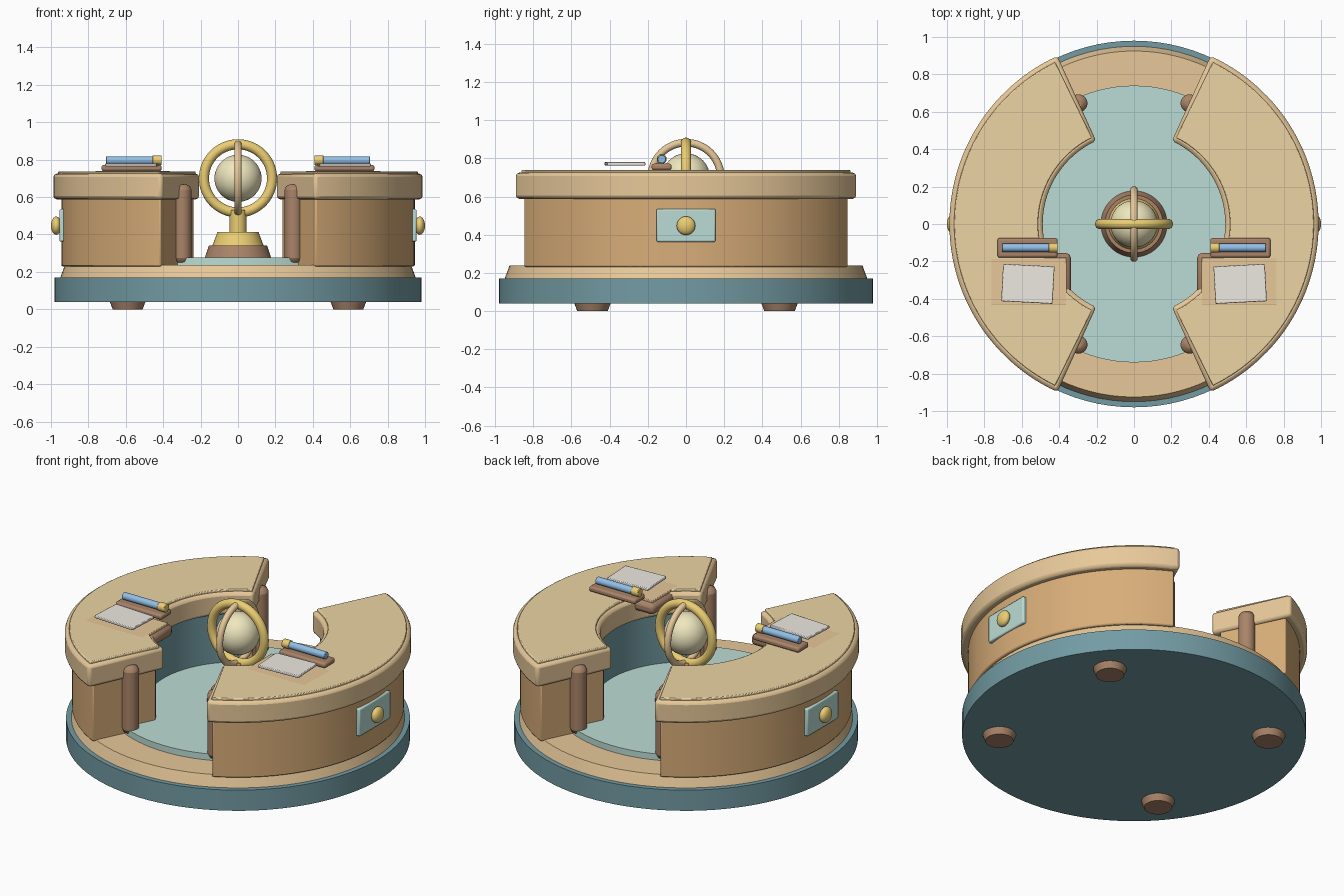
import bpy, bmesh, math
from mathutils import Matrix, Vector

if "Cube" in bpy.data.objects:
    bpy.data.objects.remove(bpy.data.objects["Cube"])

COLORS = {
    "dark_teal": (0.17, 0.33, 0.37), "tan": (0.80, 0.58, 0.32), "oak": (0.69, 0.42, 0.19),
    "top": (0.84, 0.66, 0.37), "mint": (0.50, 0.72, 0.66), "walnut": (0.40, 0.23, 0.14),
    "gold": (0.83, 0.61, 0.17), "globe": (0.86, 0.80, 0.52), "paper": (0.85, 0.82, 0.76),
    "blue": (0.28, 0.52, 0.80)}
MATS = {}
for key, c in COLORS.items():
    MATS[key] = bpy.data.materials.new(key)
    MATS[key].diffuse_color = (*c, 1)


def finish(bm, name, color, bevel=0, segs=2):
    bmesh.ops.recalc_face_normals(bm, faces=bm.faces)
    me = bpy.data.meshes.new(name)
    bm.to_mesh(me)
    bm.free()
    ob = bpy.data.objects.new(name, me)
    bpy.context.collection.objects.link(ob)
    me.materials.append(MATS[color])
    if bevel:
        b = ob.modifiers.new("bevel", "BEVEL")
        b.width, b.segments, b.limit_method = bevel, segs, "ANGLE"
        b.angle_limit = math.radians(40)
    bpy.ops.object.select_all(action="DESELECT")
    ob.select_set(True)
    bpy.context.view_layer.objects.active = ob
    bpy.ops.object.shade_smooth_by_angle(angle=math.radians(35))
    return ob


def cone(name, color, r0, r1, z0, z1, x=0, y=0, n=64, bevel=0):
    bm = bmesh.new()
    bmesh.ops.create_cone(bm, cap_ends=True, segments=n, radius1=r0, radius2=r1, depth=z1 - z0,
                          matrix=Matrix.Translation((x, y, (z0 + z1) / 2)))
    return finish(bm, name, color, bevel)


def box(name, color, lo, hi, bevel=0, rot=0):
    lo, hi = Vector(lo), Vector(hi)
    size = hi - lo
    m = (Matrix.Translation((lo + hi) / 2) @ Matrix.Rotation(rot, 4, "Z")
         @ Matrix.Diagonal((abs(size.x), abs(size.y), abs(size.z), 1)))
    bm = bmesh.new()
    bmesh.ops.create_cube(bm, size=1, matrix=m)
    return finish(bm, name, color, bevel)


def ball(name, color, center, scale, n=32):
    bm = bmesh.new()
    bmesh.ops.create_uvsphere(bm, u_segments=n, v_segments=n // 2, radius=1,
                              matrix=Matrix.Translation(center) @ Matrix.Diagonal((*scale, 1)))
    return finish(bm, name, color)


def sector(name, color, r0, r1, z0, z1, half, mid, bevel=0, n=48):
    """Curved block spanning +-half degrees around the direction mid."""
    bm = bmesh.new()
    rows = []
    for i in range(n + 1):
        a = math.radians(mid - half + 2 * half * i / n)
        rows.append([bm.verts.new((r * math.cos(a), r * math.sin(a), z))
                     for r, z in ((r0, z0), (r1, z0), (r1, z1), (r0, z1))])
    for p, q in zip(rows, rows[1:]):
        for k in range(4):
            bm.faces.new((p[k], p[(k + 1) % 4], q[(k + 1) % 4], q[k]))
    bm.faces.new(rows[0])
    bm.faces.new(rows[-1][::-1])
    return finish(bm, name, color, bevel)


def torus(name, color, R, r, z, rot, n=64, m=16):
    bm = bmesh.new()
    ring = [[bm.verts.new(((R + r * math.cos(v)) * math.cos(u), r * math.sin(v),
                           (R + r * math.cos(v)) * math.sin(u)))
             for v in (2 * math.pi * j / m for j in range(m))]
            for u in (2 * math.pi * i / n for i in range(n))]
    for i in range(n):
        for j in range(m):
            a, b = ring[i], ring[(i + 1) % n]
            bm.faces.new((a[j], a[(j + 1) % m], b[(j + 1) % m], b[j]))
    bm.transform(Matrix.Translation((0, 0, z)) @ Matrix.Rotation(rot, 4, "Z"))
    return finish(bm, name, color)


def rod(name, color, r, x0, x1, y, z):
    bm = bmesh.new()
    bmesh.ops.create_cone(bm, cap_ends=True, segments=24, radius1=r, radius2=r, depth=abs(x1 - x0),
                          matrix=Matrix.Translation(((x0 + x1) / 2, y, z)) @ Matrix.Rotation(math.pi / 2, 4, "Y"))
    return finish(bm, name, color, 0.003)


# round platform and floor
cone("base_plinth", "dark_teal", 0.98, 0.98, 0.04, 0.17, n=96)
cone("base_step", "tan", 0.95, 0.925, 0.17, 0.238, n=96)
cone("floor_disc", "mint", 0.74, 0.74, 0.235, 0.277, n=96)

# globe on its stand
cone("stand_foot", "walnut", 0.178, 0.155, 0.275, 0.342)
cone("stand_plinth", "gold", 0.137, 0.11, 0.34, 0.412)
cone("stand_post", "gold", 0.045, 0.045, 0.41, 0.53, n=32)
ball("globe", "globe", (0, 0, 0.70), (0.126,) * 3, 48)
torus("globe_ring_wide", "gold", 0.182, 0.027, 0.70, 0)
torus("globe_ring_cross", "tan", 0.182, 0.02, 0.70, math.pi / 2)

for side, s in (("right", 1), ("left", -1)):
    mid = 0 if s > 0 else 180
    # curved desk
    sector(side + "_desk_body", "oak", 0.535, 0.945, 0.23, 0.60, 64, mid, 0.008)
    sector(side + "_desk_lining", "dark_teal", 0.52, 0.54, 0.24, 0.595, 61, mid)
    sector(side + "_counter_trim", "tan", 0.488, 0.987, 0.588, 0.725, 65.5, mid, 0.018)
    sector(side + "_counter_top", "top", 0.513, 0.962, 0.70, 0.738, 64, mid, 0.005)
    # drawer front with knob
    box(side + "_drawer_front", "mint", (s * 0.925, -0.155, 0.362), (s * 0.955, 0.155, 0.535), 0.008)
    ball(side + "_drawer_knob", "gold", (s * 0.972, 0, 0.447), (0.028, 0.049, 0.049), 24)
    # pull-out writing slab, paper and pen tray
    box(side + "_slab_base", "walnut", (s * 0.75, -0.43, 0.655), (s * 0.338, -0.155, 0.725), 0.025)
    box(side + "_slab_pad", "tan", (s * 0.765, -0.435, 0.70), (s * 0.36, -0.18, 0.7385), 0.004)
    box(side + "_paper", "paper", (s * 0.705, -0.42, 0.763), (s * 0.43, -0.22, 0.78), 0.004, s * math.radians(3))
    box(side + "_pen_tray", "walnut", (s * 0.73, -0.18, 0.738), (s * 0.408, -0.075, 0.772), 0.012)
    rod(side + "_scroll", "blue", 0.022, s * 0.705, s * 0.45, -0.127, 0.796)
    rod(side + "_scroll_cap", "gold", 0.026, s * 0.457, s * 0.408, -0.127, 0.797)
    for end, t in (("back", 1), ("front", -1)):
        # rounded end post and foot
        cone(f"{side}_{end}_post", "walnut", 0.048, 0.048, 0.245, 0.668, s * 0.297, t * 0.645, 32, 0.03)
        cone(f"{side}_{end}_foot", "walnut", 0.08, 0.097, 0, 0.045, s * 0.59, t * 0.49, 32)

for m in bpy.data.materials:
    if m.users and not m.is_grease_pencil:
        m.use_nodes = True
        m.node_tree.nodes["Principled BSDF"].inputs["Base Color"].default_value = m.diffuse_color
